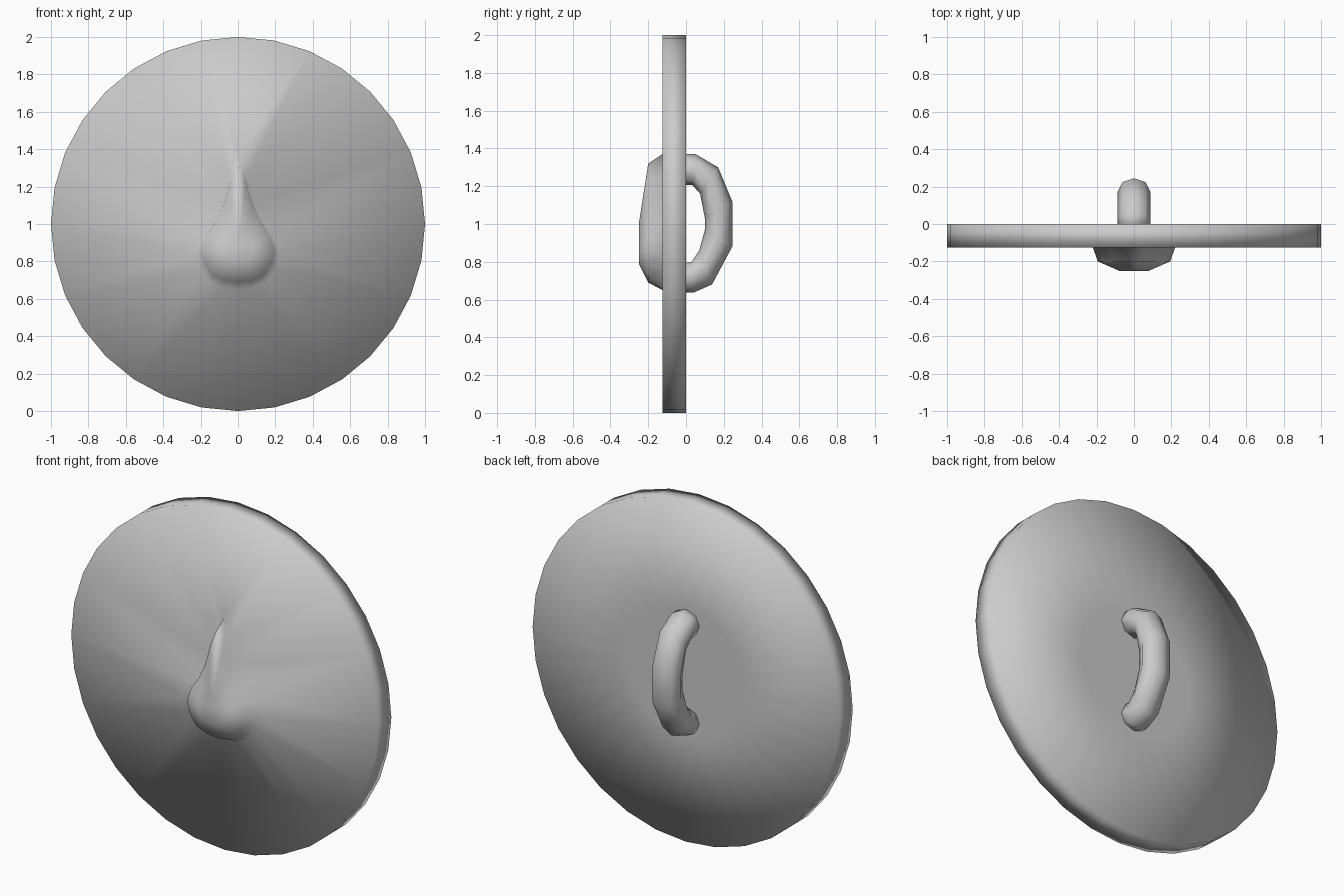
import bpy, bmesh, math

if "Cube" in bpy.data.objects:
    bpy.data.objects.remove(bpy.data.objects["Cube"])


def finish(name, bm):
    bmesh.ops.recalc_face_normals(bm, faces=bm.faces)
    for f in bm.faces:
        f.smooth = True
    mesh = bpy.data.meshes.new(name)
    bm.to_mesh(mesh)
    bm.free()
    obj = bpy.data.objects.new(name, mesh)
    bpy.context.collection.objects.link(obj)
    return obj


def ring(bm, points):
    """Closed loop of edges through the points."""
    vs = [bm.verts.new(p) for p in points]
    return vs, [bm.edges.new((vs[i - 1], vs[i])) for i in range(len(vs))]


def circle(radius, y, n=32):
    return [(radius * math.sin(2 * math.pi * i / n), y,
             1 + radius * math.cos(2 * math.pi * i / n)) for i in range(n)]


# Right half of the teardrop outline (x, z), tip to base
DROP = [(0, 1.37), (0.045, 1.26), (0.085, 1.12), (0.13, 1.02), (0.19, 0.93),
        (0.22, 0.84), (0.20, 0.76), (0.15, 0.69), (0.08, 0.66), (0, 0.65)]


def drop(y, width, top, bottom):
    half = [(x * width, y, bottom + (z - 0.65) / 0.72 * (top - bottom)) for x, z in DROP]
    return half + [(-x, y, z) for x, y, z in half[-2:0:-1]]


# Round shield with the teardrop boss flowing out of its front
bm = bmesh.new()
loops = [ring(bm, p) for p in (
    circle(0.38, 0), circle(1, 0), circle(1, -0.125),
    drop(-0.125, 1, 1.37, 0.65), drop(-0.2, 0.88, 1.32, 0.69),
    drop(-0.25, 0.36, 1.0, 0.79))]
for (va, ea), (vb, eb) in zip(loops, loops[1:]):
    n = len(va)
    if n == len(vb):
        for i in range(n):
            bm.faces.new((va[i - 1], va[i], vb[i], vb[i - 1]))
    else:
        bmesh.ops.bridge_loops(bm, edges=ea + eb)
bm.faces.new(loops[0][0])
bm.faces.new(loops[-1][0])
finish("shield", bm)

# Grip on the back: outer and inner outline points (y, z) of each tube section
OUTER = [(-0.03, 1.37), (0.05, 1.37), (0.17, 1.30), (0.245, 1.12),
         (0.245, 0.88), (0.138, 0.68), (0.04, 0.637), (-0.03, 0.637)]
INNER = [(-0.03, 1.21), (0.035, 1.205), (0.075, 1.16), (0.1, 1.03),
         (0.10, 0.97), (0.07, 0.86), (0.03, 0.80), (-0.03, 0.79)]
bm = bmesh.new()
sections = []
for (oy, oz), (iy, iz) in zip(OUTER, INNER):
    pts = []
    for k in range(8):
        a = math.pi * k / 4
        t = (1 + math.cos(a)) / 2
        pts.append((0.088 * math.sin(a), iy + (oy - iy) * t, iz + (oz - iz) * t))
    sections.append(ring(bm, pts)[0])
for a, b in zip(sections, sections[1:]):
    for i in range(8):
        bm.faces.new((a[i - 1], a[i], b[i], b[i - 1]))
bm.faces.new(sections[0])
bm.faces.new(sections[-1])
finish("grip", bm)
